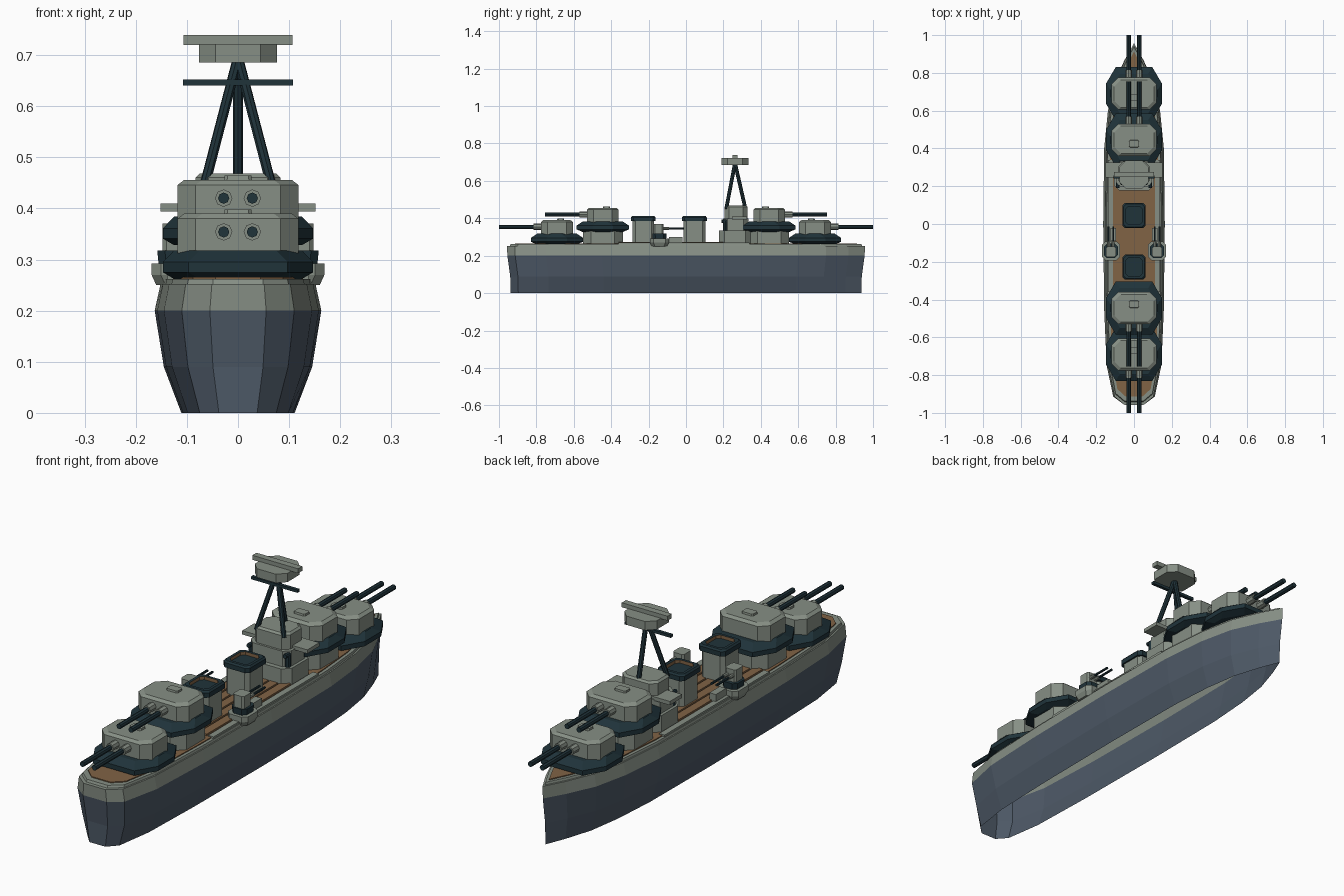
import bpy, bmesh, math
from mathutils import Vector

cube = bpy.data.objects.get("Cube")
if cube:
    bpy.data.objects.remove(cube, do_unlink=True)


def material(name, rgb):
    m = bpy.data.materials.new(name)
    m.use_nodes = True
    m.diffuse_color = (*rgb, 1)
    m.node_tree.nodes["Principled BSDF"].inputs["Base Color"].default_value = (*rgb, 1)
    return m


GREY = material("light grey green", (0.24, 0.275, 0.235))
BLUE = material("hull blue grey", (0.075, 0.10, 0.135))
DARK = material("dark teal", (0.014, 0.033, 0.042))
WOOD = material("deck brown", (0.22, 0.125, 0.06))


def finish(name, bm, *mats):
    me = bpy.data.meshes.new(name)
    bm.to_mesh(me)
    bm.free()
    for m in mats:
        me.materials.append(m)
    ob = bpy.data.objects.new(name, me)
    bpy.context.collection.objects.link(ob)
    return ob


def loft(bm, rings, bottom=True, top=True):
    """Skin stacked rings of points; returns the top face."""
    loops = [[bm.verts.new(p) for p in r] for r in rings]
    n = len(loops[0])
    for a, b in zip(loops, loops[1:]):
        for i in range(n):
            j = (i + 1) % n
            bm.faces.new((a[i], a[j], b[j], b[i]))
    if bottom:
        bm.faces.new(loops[0][::-1])
    return bm.faces.new(loops[-1]) if top else None


def octagon(cx, cy, z, hx, hy, kx, ky):
    """Rectangle with cut corners, counterclockwise."""
    q = [(hx, -hy + ky), (hx, hy - ky), (hx - kx, hy), (-hx + kx, hy),
         (-hx, hy - ky), (-hx, -hy + ky), (-hx + kx, -hy), (hx - kx, -hy)]
    return [(cx + x, cy + y, z) for x, y in q]


def tower(name, mat, cx, cy, sections, kx, ky=None):
    """Cut-corner block from (z, half x, half y) sections."""
    bm = bmesh.new()
    loft(bm, [octagon(cx, cy, z, hx, hy, kx, ky or kx) for z, hx, hy in sections])
    return finish(name, bm, mat)


def box(name, mat, x, y, z):
    bm = bmesh.new()
    loft(bm, [[(x[0], y[0], h), (x[1], y[0], h), (x[1], y[1], h), (x[0], y[1], h)] for h in z])
    return finish(name, bm, mat)


def rod(name, mat, a, b, r, sides=8):
    a, b = Vector(a), Vector(b)
    bm = bmesh.new()
    bmesh.ops.create_cone(bm, cap_ends=True, segments=sides, radius1=r, radius2=r, depth=(b - a).length)
    ob = finish(name, bm, mat)
    ob.location = (a + b) / 2
    ob.rotation_euler = (b - a).to_track_quat("Z", "Y").to_euler()
    return ob


# Hull: one plan outline, scaled at each height, open underneath
half = [(0.055, -0.957), (0.11, -0.915), (0.145, -0.75), (0.158, -0.45), (0.163, 0),
        (0.158, 0.4), (0.138, 0.6), (0.105, 0.75), (0.05, 0.87)]
plan = half + [(0, 0.957)] + [(-x, y) for x, y in reversed(half)]


def outline(z, sx, sy):
    return [(x * sx, y * sy, z) for x, y in plan]


bm = bmesh.new()
loft(bm, [outline(0, 0.68, 0.98), outline(0.09, 0.89, 0.982), outline(0.2, 1, 0.998),
          outline(0.252, 0.93, 1)], bottom=False)
for f in bm.faces:
    f.material_index = 0 if f.calc_center_median().z > 0.2 else 1
finish("hull", bm, GREY, BLUE)

# Deck rim with brown planking inside
bm = bmesh.new()
loft(bm, [outline(0.25, 0.9, 0.985), outline(0.262, 0.88, 0.98)])
finish("deck_rim", bm, GREY)
bm = bmesh.new()
loft(bm, [outline(0.26, 0.8, 0.955), outline(0.266, 0.8, 0.955)])
finish("wood_deck", bm, WOOD)
for i in range(5):
    x = -0.088 + i * 0.044
    box("deck_plank", WOOD, (x - 0.018, x + 0.018), (-0.36, 0.2), (0.264, 0.273))
for s in (-1, 1):
    box("side_walkway", GREY, sorted((s * 0.112, s * 0.138)), (-0.36, 0.34), (0.26, 0.27))


# Main gun turrets: two at each end, the inner ones raised
def turret(label, y, lift, d):
    tower(label + "_collar", DARK, 0, y,
          [(0.262 + lift, 0.125, 0.11), (0.275 + lift, 0.147, 0.14),
           (0.295 + lift, 0.147, 0.14), (0.318 + lift, 0.125, 0.105)], 0.05, 0.085)
    tower(label + "_house", GREY, 0, y,
          [(0.31 + lift, 0.118, 0.085), (0.38 + lift, 0.118, 0.085),
           (0.39 + lift, 0.105, 0.073)], 0.035)
    tower(label + "_hatch", GREY, 0, y - d * 0.02,
          [(0.385 + lift, 0.028, 0.02), (0.398 + lift, 0.026, 0.018)], 0.006)
    for x in (-0.028, 0.028):
        z = 0.354 + lift
        rod(label + "_sleeve", GREY, (x, y + d * 0.08, z), (x, y + d * 0.125, z), 0.017)
        rod(label + "_barrel", DARK, (x, y + d * 0.08, z), (x, y + d * 0.31, z), 0.011)


for d, end in ((-1, "aft"), (1, "fore")):
    turret(end + "_outer_turret", d * 0.69, 0, d)
    turret(end + "_inner_turret", d * 0.445, 0.066, d)
    tower(end + "_barbette", GREY, 0, d * 0.445, [(0.255, 0.115, 0.107), (0.335, 0.115, 0.107)], 0.045)

# Funnels with dark caps and sunken mouths
for label, y in (("aft", -0.228), ("fore", 0.045)):
    tower(label + "_funnel", GREY, 0, y, [(0.255, 0.055, 0.058), (0.39, 0.055, 0.058)], 0.015)
    bm = bmesh.new()
    spec = [(0.385, 0.062, 0.066), (0.405, 0.062, 0.066), (0.412, 0.056, 0.06),
            (0.412, 0.044, 0.048), (0.398, 0.044, 0.048)]
    loft(bm, [octagon(0, y, z, hx, hy, 0.014, 0.014) for z, hx, hy in spec])
    for f in bm.faces:
        c = f.calc_center_median()
        inside = abs(c.x) < 0.046 and abs(c.y - y) < 0.05
        f.material_index = 1 if inside and abs(f.normal.z) < 0.5 and 0.4 < c.z < 0.41 else 0
    finish(label + "_funnel_cap", bm, DARK, WOOD)

# Bridge tiers, wings and lookout posts
tower("bridge_base", GREY, 0, 0.262, [(0.255, 0.107, 0.085), (0.335, 0.107, 0.085)], 0.03)
tower("bridge_middle", GREY, 0, 0.265, [(0.33, 0.095, 0.068), (0.4, 0.095, 0.068)], 0.025)
tower("bridge_top", GREY, 0, 0.268, [(0.395, 0.083, 0.062), (0.46, 0.083, 0.062), (0.468, 0.075, 0.054)], 0.025)
box("bridge_wings", GREY, (-0.152, 0.152), (0.245, 0.325), (0.394, 0.41))
for s in (-1, 1):
    rod("lookout_post", DARK, (s * 0.085, 0.212, 0.33), (s * 0.085, 0.212, 0.385), 0.012)
    rod("lookout_scope", DARK, (s * 0.085, 0.19, 0.385), (s * 0.085, 0.235, 0.385), 0.009)

# Tripod mast, yard and rangefinder
apex = (0, 0.262, 0.695)
for foot in ((-0.064, 0.215, 0.45), (0.064, 0.215, 0.45), (0, 0.318, 0.45)):
    rod("mast_leg", DARK, foot, apex, 0.01)
box("mast_yard", DARK, (-0.108, 0.108), (0.242, 0.256), (0.64, 0.652))
tower("rangefinder_drum", GREY, 0, 0.262, [(0.685, 0.076, 0.073), (0.722, 0.076, 0.073)], 0.032)
box("rangefinder_bar", GREY, (-0.107, 0.107), (0.248, 0.276), (0.72, 0.739))

# Secondary gun mounts and lockers, one pair each side
for s in (-1, 1):
    x, y = s * 0.122, -0.142
    tower("side_platform", GREY, x, y, [(0.25, 0.038, 0.042), (0.27, 0.047, 0.05), (0.292, 0.047, 0.05)], 0.018)
    tower("side_gun_collar", DARK, x, y, [(0.288, 0.033, 0.036), (0.318, 0.036, 0.038)], 0.015)
    tower("side_gun_house", GREY, x, y - 0.005, [(0.315, 0.026, 0.028), (0.37, 0.026, 0.028)], 0.008)
    box("side_locker", GREY, sorted((s * 0.095, s * 0.125)), (-0.09, -0.02), (0.262, 0.3))
    for dx in (-0.012, 0.012):
        rod("side_gun_sleeve", GREY, (x + dx, y, 0.345), (x + dx, y + 0.05, 0.345), 0.008)
        rod("side_gun_barrel", DARK, (x + dx, y, 0.345), (x + dx, y + 0.13, 0.345), 0.005)
